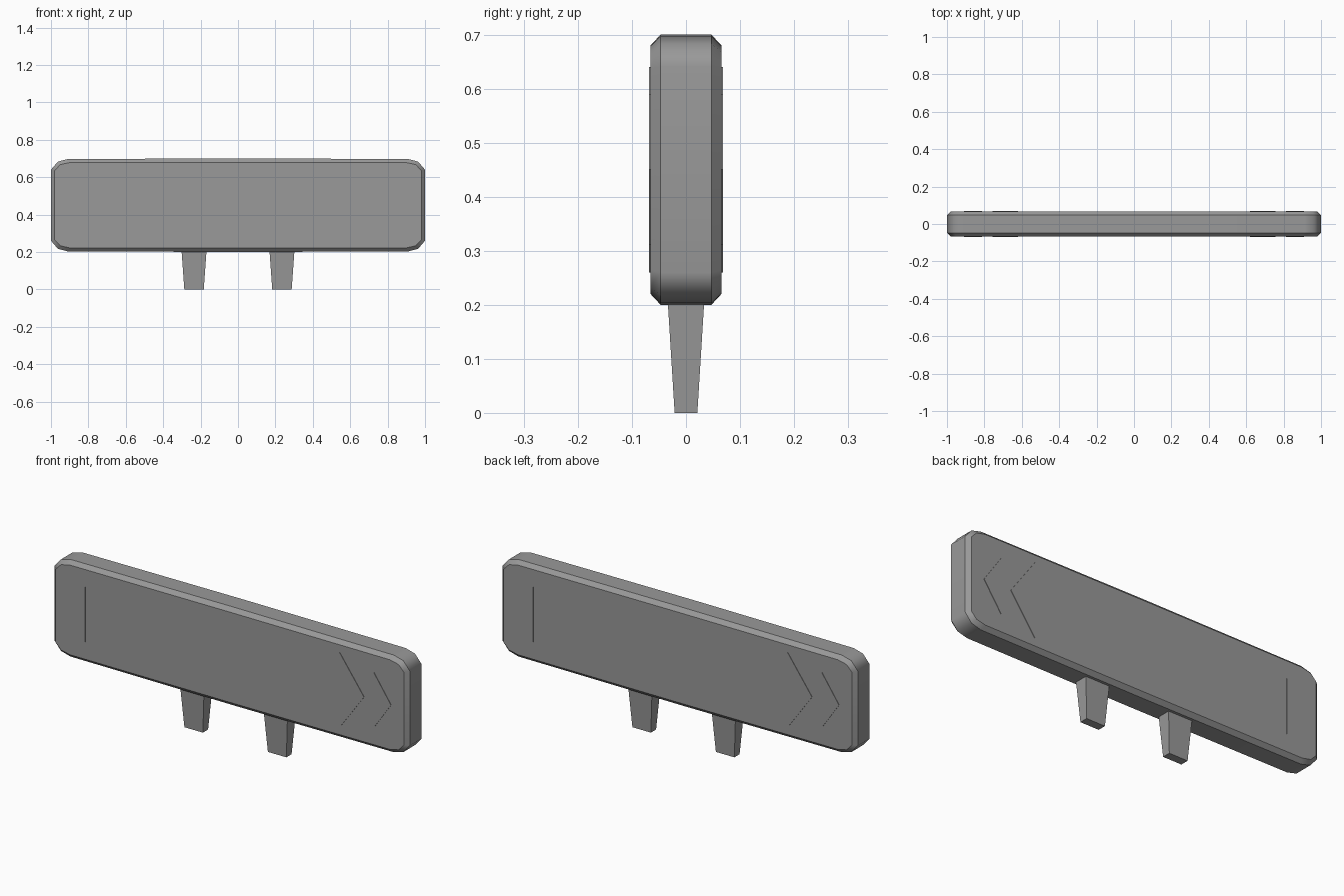
import bpy, bmesh

if "Cube" in bpy.data.objects:
    bpy.data.objects.remove(bpy.data.objects["Cube"])

ZC = 0.45  # centre height of the board

grey = bpy.data.materials.new("dark_grey")
grey.diffuse_color = (0.32, 0.32, 0.32, 1)
grey.use_nodes = True
grey.node_tree.nodes["Principled BSDF"].inputs["Base Color"].default_value = grey.diffuse_color


def make_object(name, bm):
    bmesh.ops.recalc_face_normals(bm, faces=bm.faces)
    mesh = bpy.data.meshes.new(name)
    bm.to_mesh(mesh)
    bm.free()
    mesh.materials.append(grey)
    ob = bpy.data.objects.new(name, mesh)
    bpy.context.collection.objects.link(ob)
    return ob


def full_outline(quarter):
    """Mirror a quarter outline (right side up to top centre) into a full loop."""
    half = quarter + [(-x, z) for x, z in reversed(quarter[:-1])]
    return half + [(x, -z) for x, z in reversed(half)]


# Board: rounded slab with chamfered rims, long edges bulging very slightly
outer = full_outline([(1.0, 0.19), (0.963, 0.233), (0.91, 0.247), (0, 0.25)])
inner = full_outline([(0.98, 0.186), (0.95, 0.217), (0.90, 0.228), (0, 0.2295)])
bm = bmesh.new()
rings = []
for y, loop in ((-0.066, inner), (-0.047, outer), (0.047, outer), (0.066, inner)):
    rings.append([bm.verts.new((x, y, ZC + z)) for x, z in loop])
n = len(outer)
for a, b in zip(rings, rings[1:]):
    for i in range(n):
        j = (i + 1) % n
        bm.faces.new((a[i], a[j], b[j], b[i])).smooth = True
bm.faces.new(rings[0])
bm.faces.new(rings[-1])
for ring in rings:
    for i in range(n):
        bm.edges.get((ring[i], ring[(i + 1) % n])).smooth = False
board = make_object("board", bm)
# Large faces stay flat, only the rounded corners shade smoothly
weighted = board.modifiers.new("weighted", 'WEIGHTED_NORMAL')
weighted.keep_sharp = True

# Direction arrows: flat triangles just proud of both faces, pointing outwards
for face, side in (("front", -1), ("back", 1)):
    bm = bmesh.new()
    for sx in (-1, 1):
        for base, tip, h in ((0.62, 0.757, 0.19), (0.813, 0.909, 0.139)):
            pts = [(base, -h), (tip, 0), (base, h)]
            if sx * side > 0:  # wind each triangle so it faces outwards
                pts.reverse()
            bm.faces.new([bm.verts.new((sx * x, side * 0.0685, ZC + z)) for x, z in pts])
    # sink a back plate edge so every triangle is a closed thin plate
    ob = make_object(face + "_arrows", bm)
    plate = ob.modifiers.new("plate", 'SOLIDIFY')
    plate.thickness = 0.003
    plate.offset = -1

# Legs: tapered posts, slightly sunk into the board
for name, cx in (("left_leg", -0.235), ("right_leg", 0.235)):
    bm = bmesh.new()
    bmesh.ops.create_cube(bm, size=2)
    for v in bm.verts:
        top = v.co.z > 0
        hx, hy = (0.067, 0.034) if top else (0.052, 0.021)
        v.co = (cx + v.co.x * hx, v.co.y * hy, 0.21 if top else 0)
    make_object(name, bm)
